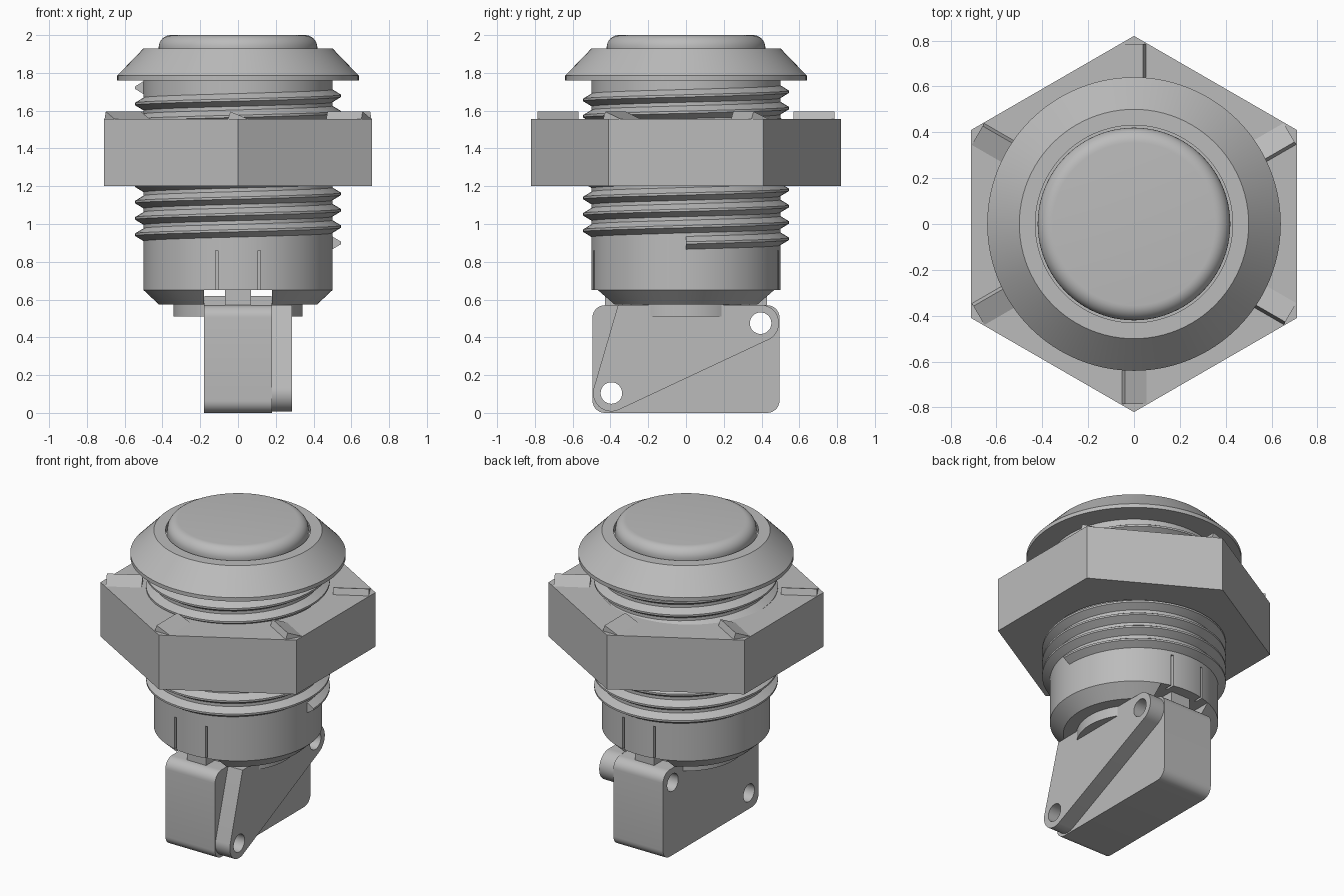
import bpy, bmesh
from math import pi, sin, cos
from mathutils import Vector, Matrix
from mathutils.geometry import convex_hull_2d

if "Cube" in bpy.data.objects:
    bpy.data.objects.remove(bpy.data.objects["Cube"], do_unlink=True)

GREY = (0.5, 0.5, 0.5, 1.0)
plastic = bpy.data.materials.new("grey_plastic")
plastic.use_nodes = True
plastic.diffuse_color = GREY
plastic.node_tree.nodes["Principled BSDF"].inputs["Base Color"].default_value = GREY


def finish(name, bm):
    """Turn a bmesh into a named object."""
    bmesh.ops.remove_doubles(bm, verts=bm.verts, dist=1e-5)
    bmesh.ops.recalc_face_normals(bm, faces=bm.faces)
    mesh = bpy.data.meshes.new(name)
    bm.to_mesh(mesh)
    bm.free()
    mesh.materials.append(plastic)
    obj = bpy.data.objects.new(name, mesh)
    bpy.context.collection.objects.link(obj)
    return obj


def activate(obj):
    bpy.ops.object.select_all(action='DESELECT')
    obj.select_set(True)
    bpy.context.view_layer.objects.active = obj


def smooth(obj):
    activate(obj)
    bpy.ops.object.shade_smooth_by_angle(angle=pi / 6)


def cut(obj, cutters):
    """Subtract each cutter and remove it afterwards."""
    for cutter in cutters:
        cutter.hide_render = True
        activate(obj)
        mod = obj.modifiers.new("cut", 'BOOLEAN')
        mod.operation = 'DIFFERENCE'
        mod.solver = 'EXACT'
        mod.object = cutter
        bpy.ops.object.modifier_apply(modifier=mod.name)
        bpy.data.objects.remove(cutter, do_unlink=True)


def lathe(name, profile, steps=96):
    bm = bmesh.new()
    verts = [bm.verts.new((r, 0, z)) for r, z in profile]
    edges = [bm.edges.new(pair) for pair in zip(verts, verts[1:])]
    bmesh.ops.spin(bm, geom=verts + edges, cent=(0, 0, 0), axis=(0, 0, 1),
                   angle=2 * pi, steps=steps)
    return finish(name, bm)


def prism(name, outline, lo, hi, axis):
    """Extrude a 2D outline from lo to hi along the x, y or z axis."""
    place = {'x': lambda u, v, h: (h, u, v),
             'y': lambda u, v, h: (u, h, v),
             'z': lambda u, v, h: (u, v, h)}[axis]
    bm = bmesh.new()
    a = [bm.verts.new(place(u, v, lo)) for u, v in outline]
    b = [bm.verts.new(place(u, v, hi)) for u, v in outline]
    bm.faces.new(a)
    bm.faces.new(b)
    n = len(a)
    for i in range(n):
        j = (i + 1) % n
        bm.faces.new((a[i], a[j], b[j], b[i]))
    return finish(name, bm)


def box(name, x, y, z):
    return prism(name, [(x[0], y[0]), (x[1], y[0]), (x[1], y[1]), (x[0], y[1])],
                 z[0], z[1], 'z')


def circle(u, v, r, n=32, start=0.0):
    return [(u + r * cos(start + 2 * pi * i / n), v + r * sin(start + 2 * pi * i / n))
            for i in range(n)]


def hull(points):
    return [points[i] for i in convex_hull_2d([Vector(p) for p in points])]


# Barrel with bevelled bezel and a recess for the plunger
barrel = lathe("barrel_and_bezel", [
    (0, 0.575), (0.42, 0.575), (0.5, 0.65), (0.5, 1.76), (0.64, 1.76),
    (0.64, 1.785), (0.5, 1.93), (0.43, 1.93), (0.43, 1.89), (0, 1.89)])
cutters = [box("groove_cutter", (-0.18, 0.18), (-0.6, 0.6), (0.5, 0.65))]
for sx in (-1, 1):
    for sy in (-1, 1):
        x, y = sx * 0.112, sy * 0.5
        cutters.append(box("slot_cutter", (x - 0.007, x + 0.007),
                           (y - 0.07, y + 0.07), (0.64, 0.86)))
cut(barrel, cutters)
smooth(barrel)

# Push button with a rounded rim
R = 0.065
rim = [(0.42 - R + R * cos(t * pi / 16), 2 - R + R * sin(t * pi / 16)) for t in range(9)]
smooth(lathe("push_button", [(0, 1.88), (0.42, 1.88)] + rim + [(0, 2.0)]))

# Helical thread
TURNS, SEG, PITCH, START = 9.5, 64, 0.0865, 0.9
section = [(0.49, -0.04), (0.546, -0.006), (0.546, 0.006), (0.49, 0.04)]
bm = bmesh.new()
rings = []
for i in range(int(TURNS * SEG) + 1):
    a = 2 * pi * i / SEG
    z = START + PITCH * i / SEG
    rings.append([bm.verts.new((r * cos(a), r * sin(a), z + dz)) for r, dz in section])
for p, q in zip(rings, rings[1:]):
    for k in range(4):
        m = (k + 1) % 4
        bm.faces.new((p[k], p[m], q[m], q[k]))
bm.faces.new(rings[0])
bm.faces.new(rings[-1])
smooth(finish("thread", bm))

# Hexagonal nut with ratchet teeth at its corners
nut = prism("hex_nut", circle(0, 0, 0.82, 6, pi / 2), 1.2, 1.555, 'z')
cut(nut, [prism("bore_cutter", circle(0, 0, 0.51, 96), 1.1, 1.7, 'z')])
for k in range(6):
    tooth = prism("nut_tooth", [(0.055, 1.55), (0.04, 1.595), (-0.055, 1.555),
                                (-0.055, 1.55)], 0.57, 0.785, 'y')
    tooth.data.transform(Matrix.Rotation(k * pi / 3, 4, 'Z'))

# Round boss under the barrel and the switch mount
smooth(lathe("base_boss", [(0, 0.51), (0.342, 0.51), (0.342, 0.58), (0, 0.58)]))
box("switch_mount", (-0.178, 0.178), (-0.34, 0.34), (0.56, 0.62))
for side, y in (("front", -0.37), ("back", 0.37)):
    box(side + "_clip_tab", (-0.07, 0.07), (y - 0.06, y + 0.06), (0.56, 0.65))

# Switch body and its diagonal mounting plate, both drilled
holes = [(-0.395, 0.105), (0.395, 0.475)]
corners = [p for y in (-0.43, 0.43) for z in (0.065, 0.505) for p in circle(y, z, 0.065)]
switch = prism("switch_body", hull(corners), -0.18, 0.18, 'x')
plate_points = [p for y, z in holes for p in circle(y, z, 0.097, 48)] + [(-0.36, 0.57)]
plate = prism("mounting_plate", hull(plate_points), 0.18, 0.285, 'x')
for part in (switch, plate):
    cut(part, [prism("hole_cutter", circle(y, z, 0.057), -0.4, 0.4, 'x') for y, z in holes])
    smooth(part)
